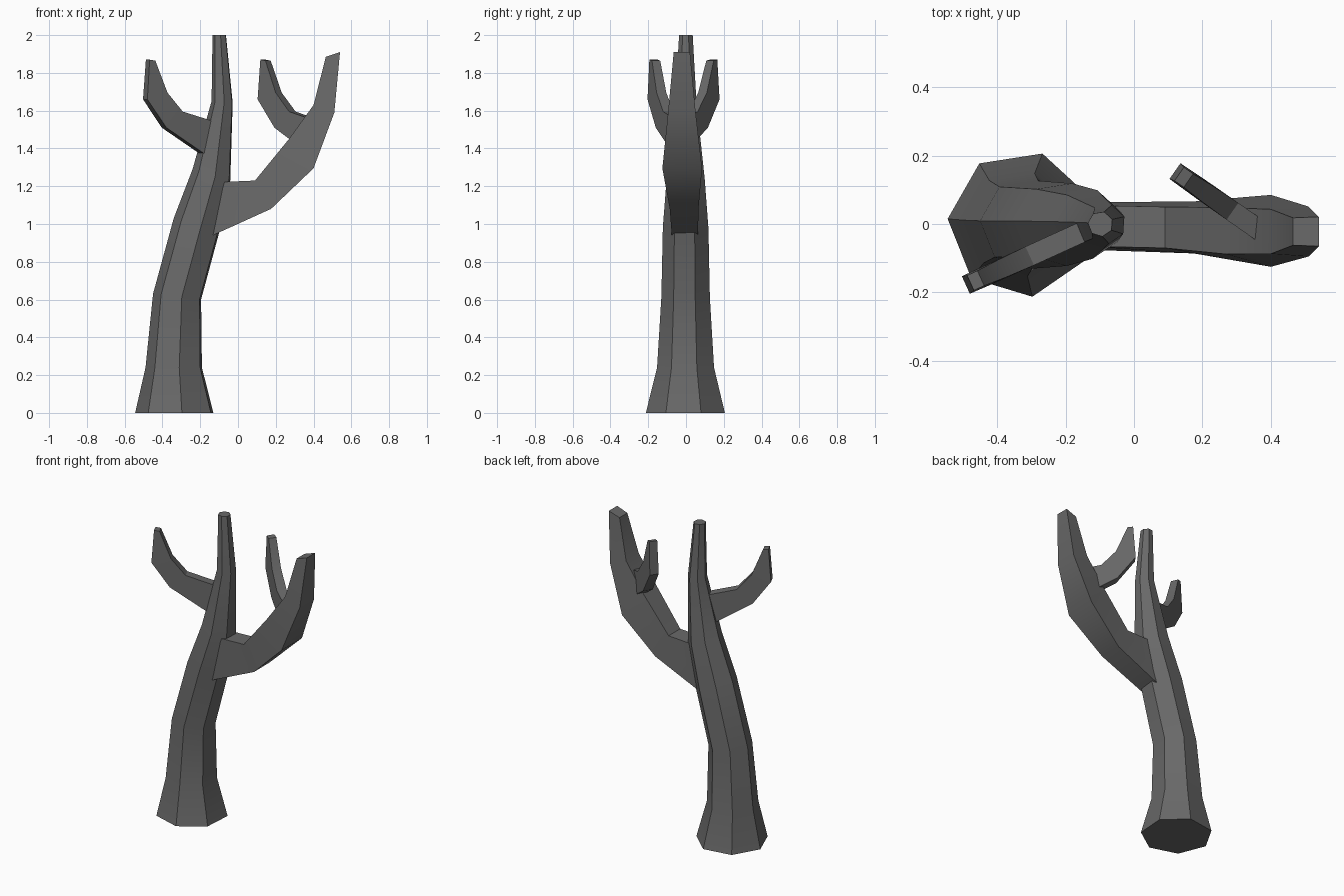
import bpy
import bmesh
from math import cos, sin, pi, radians
from mathutils import Vector

if "Cube" in bpy.data.objects:
    bpy.data.objects.remove(bpy.data.objects["Cube"])

# Single dark grey bark colour
bark = bpy.data.materials.new("dark grey bark")
bark.use_nodes = True
colour = (0.14, 0.14, 0.14, 1)
bark.diffuse_color = colour
bark.node_tree.nodes["Principled BSDF"].inputs["Base Color"].default_value = colour


def loft(name, rings):
    """Skin a list of equal-sized rings into a capped solid."""
    bm = bmesh.new()
    loops = [[bm.verts.new(p) for p in ring] for ring in rings]
    n = len(loops[0])
    for a, b in zip(loops, loops[1:]):
        for i in range(n):
            j = (i + 1) % n
            bm.faces.new((a[i], a[j], b[j], b[i]))
    bm.faces.new(loops[0])
    bm.faces.new(loops[-1])
    bmesh.ops.recalc_face_normals(bm, faces=bm.faces)
    mesh = bpy.data.meshes.new(name)
    bm.to_mesh(mesh)
    bm.free()
    mesh.materials.append(bark)
    obj = bpy.data.objects.new(name, mesh)
    bpy.context.collection.objects.link(obj)
    bpy.ops.object.select_all(action='DESELECT')
    obj.select_set(True)
    bpy.context.view_layer.objects.active = obj
    bpy.ops.object.shade_smooth_by_angle(angle=radians(30))
    return obj


def trunk_ring(x, z, r, slope, sides=7):
    ring = []
    for i in range(sides):
        a = pi + 2 * pi * i / sides - radians(4)
        ring.append((x + r * cos(a), r * sin(a), z + slope * r * cos(a)))
    return ring


# Leaning seven-sided trunk: centre x, height, radius, ring tilt
trunk = [(-.33, 0, .215, 0), (-.335, .24, .155, 0), (-.318, .615, .132, -.12),
         (-.216, .99, .124, -.34), (-.137, 1.255, .103, -.36),
         (-.082, 1.645, .058, -.1), (-.098, 2, .037, 0)]
loft("trunk", [trunk_ring(*t) for t in trunk])

# Main branch: lower point, upper point, lower and upper half widths, centre y
branch = [((-.2, .91), (-.14, 1.22), .068, .06, -.005),
          ((.175, 1.08), (.09, 1.23), .076, .06, -.01),
          ((.40, 1.295), (.27, 1.45), .105, .068, -.02),
          ((.51, 1.59), (.40, 1.63), .073, .065, -.022),
          ((.54, 1.91), (.465, 1.885), .043, .04, -.022)]
loft("main_branch", [
    [(b[0], y - wb, b[1]), (b[0], y + wb, b[1]),
     (t[0], y + wt, t[1]), (t[0], y - wt, t[1])]
    for b, t, wb, wt, y in branch])

# Twigs share one upturned profile: lower and upper (reach, height), half width
twig = [((.08, 1.36), (.05, 1.545), .03),
        ((.32, 1.51), (.225, 1.595), .03),
        ((.43, 1.66), (.313, 1.695), .028),
        ((.415, 1.87), (.382, 1.865), .024)]


def add_twig(name, x, y, angle):
    out = Vector((cos(angle), sin(angle), 0))
    side = Vector((-sin(angle), cos(angle), 0))
    base = Vector((x, y, 0))
    rings = []
    for low, high, w in twig:
        rings.append([base + out * s + side * k * w + Vector((0, 0, z))
                      for (s, z), k in ((low, -1), (low, 1), (high, 1), (high, -1))])
    loft(name, rings)


add_twig("trunk_twig", -.1, 0, radians(204.5))
add_twig("branch_twig", .472, -.092, radians(145))
